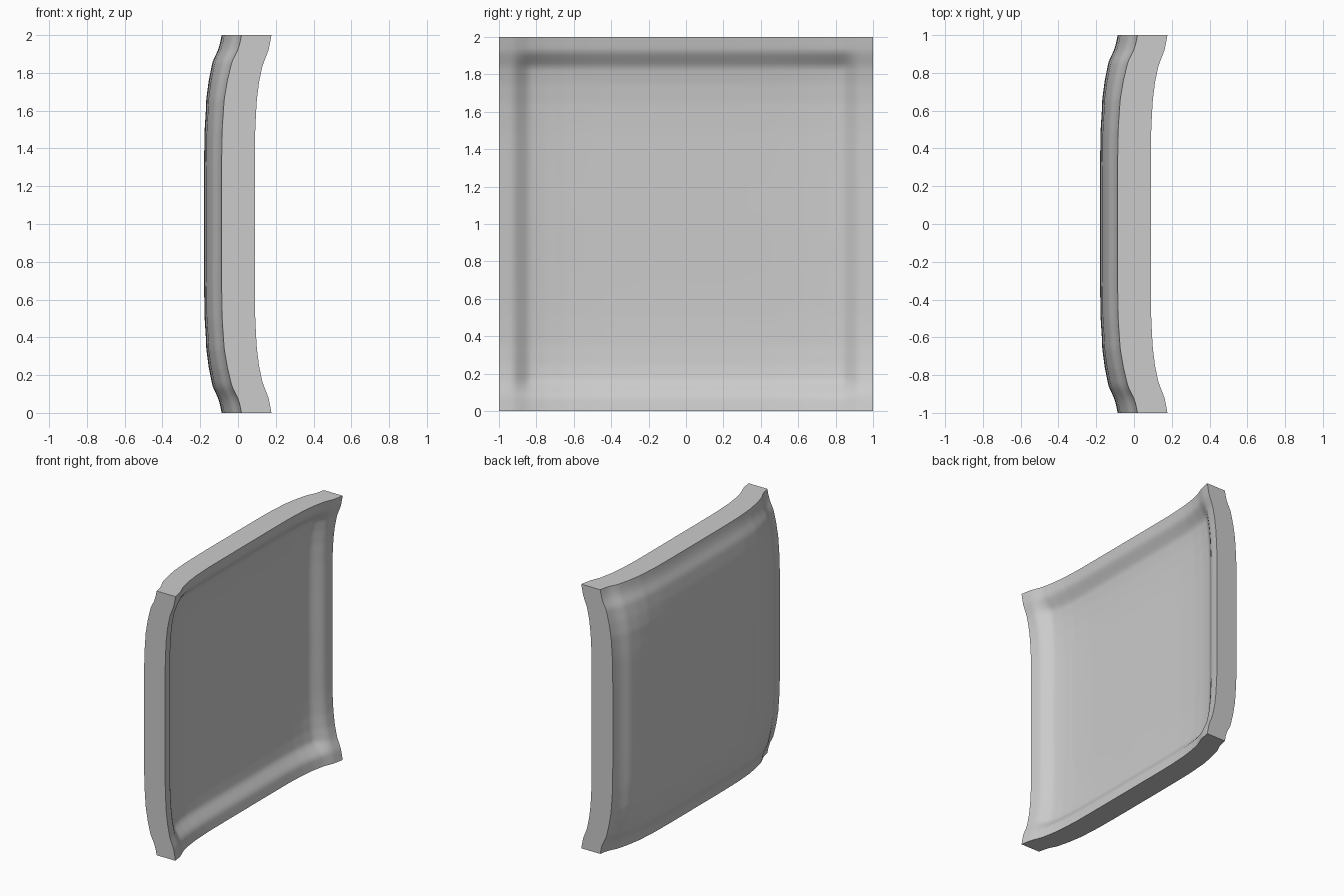
import bpy, bmesh, math

if "Cube" in bpy.data.objects:
    bpy.data.objects.remove(bpy.data.objects["Cube"])

# Half profiles: (distance in from the panel edge, x position along the edge wall)
OUTER = [(0, .018), (.04, .011), (.08, -.001), (.14, -.032), (.24, -.056),
         (.34, -.073), (.5, -.084), (.7, -.087), (1, -.087)]
INNER = [(0, .177), (.08, .162), (.16, .130), (.25, .111), (.35, .099),
         (.5, .091), (.7, .090), (1, .090)]
# Extra step of the inner face away from the corners
STEP = [(0, 0), (.08, 0), (.16, 1), (.3, .85), (.5, .72), (1, .7)]
FLAT = [(0, 0), (.08, 0), (.4, 1), (1, 1)]


def lerp(profile, d):
    for (a, u), (b, v) in zip(profile, profile[1:]):
        if d <= b or b == 1:
            return u + (v - u) * (d - a) / (b - a)


def bend(profile, t):
    # slightly softened profile value at t in -1..1
    d = 1 - abs(t)
    return sum(lerp(profile, d + k * .01) for k in (-1, 0, 1)) / 3


def surface_x(profile, extra, amount, y, z):
    # the two bends add up, giving a dish that bulges towards -x
    return (bend(profile, y) + bend(profile, z) - bend(profile, 1)
            + amount * bend(extra, y) * bend(extra, z))


# Grid lines, denser near the rim
half = [i * .02 for i in range(20)] + [.4, .44, .48, .52, .58, .64, .7, .8, .9]
ticks = [-1 + d for d in half] + [0] + [1 - d for d in reversed(half)]
n = len(ticks)

bm = bmesh.new()


def sheet(profile, extra, amount):
    return [[bm.verts.new((surface_x(profile, extra, amount, y, z), y, z + 1))
             for z in ticks] for y in ticks]


outer = sheet(OUTER, FLAT, .012)
inner = sheet(INNER, STEP, -.036)

# Both broad faces
for g in (outer, inner):
    for i in range(n - 1):
        for j in range(n - 1):
            bm.faces.new((g[i][j], g[i + 1][j], g[i + 1][j + 1], g[i][j + 1]))

# Four flat edge walls
for k in range(n - 1):
    for e in (0, n - 1):
        bm.faces.new((outer[e][k], outer[e][k + 1], inner[e][k + 1], inner[e][k]))
        bm.faces.new((outer[k][e], outer[k + 1][e], inner[k + 1][e], inner[k][e]))

bmesh.ops.recalc_face_normals(bm, faces=bm.faces)
mesh = bpy.data.meshes.new("dished_panel")
bm.to_mesh(mesh)
bm.free()

panel = bpy.data.objects.new("dished_panel", mesh)
bpy.context.collection.objects.link(panel)

grey = bpy.data.materials.new("light grey")
grey.diffuse_color = (.6, .6, .6, 1)
grey.use_nodes = True
grey.node_tree.nodes["Principled BSDF"].inputs["Base Color"].default_value = grey.diffuse_color
mesh.materials.append(grey)

# Smooth faces with crisp outer edges
bpy.context.view_layer.objects.active = panel
panel.select_set(True)
bpy.ops.object.shade_smooth_by_angle(angle=math.radians(35))
